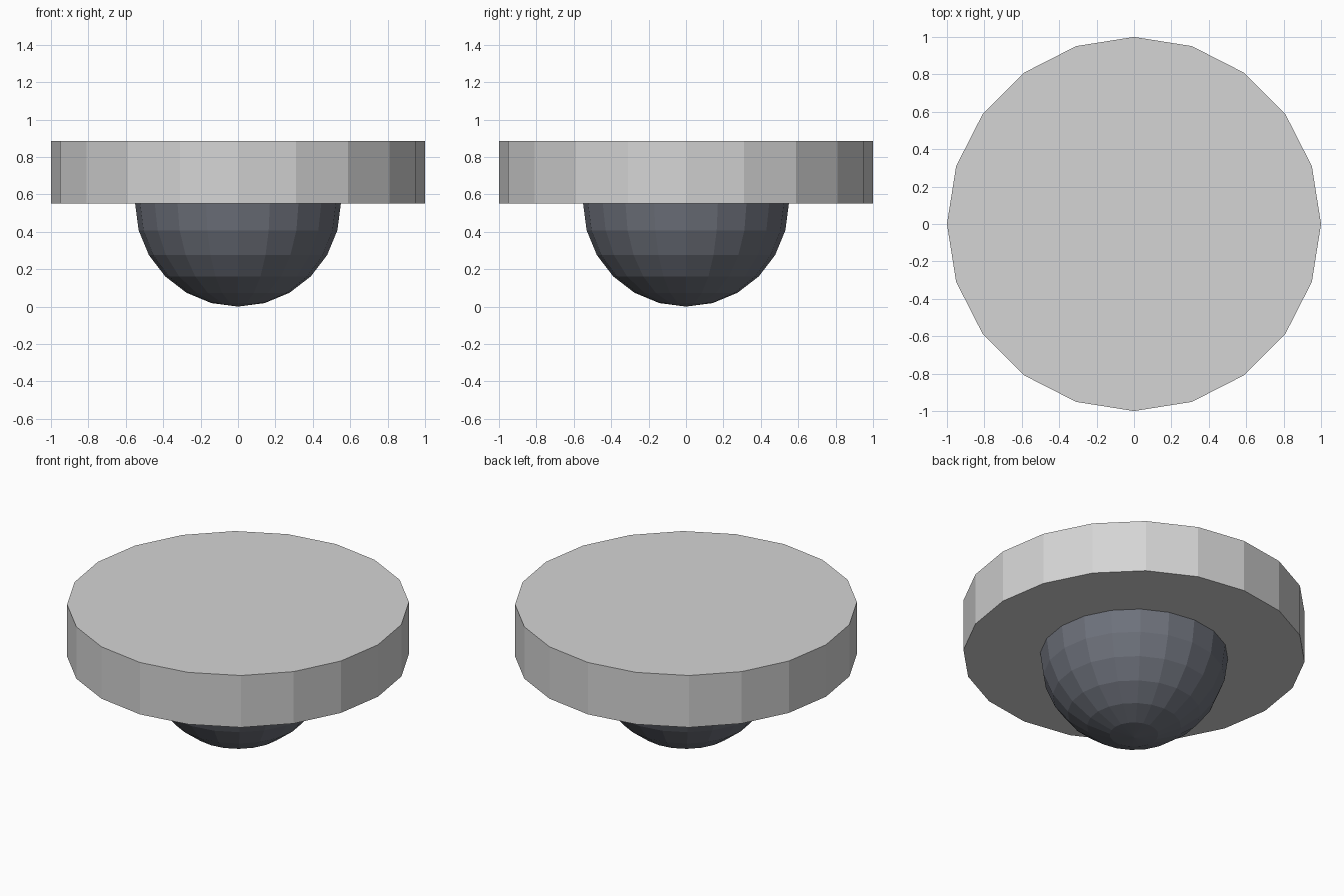
import bpy, bmesh, math

if "Cube" in bpy.data.objects:
    bpy.data.objects.remove(bpy.data.objects["Cube"])

SIDES = 20


def material(name, rgb):
    m = bpy.data.materials.new(name)
    m.diffuse_color = (*rgb, 1.0)
    m.use_nodes = True
    m.node_tree.nodes["Principled BSDF"].inputs["Base Color"].default_value = m.diffuse_color
    return m


def add_object(name, bm, mat):
    bmesh.ops.recalc_face_normals(bm, faces=bm.faces)
    me = bpy.data.meshes.new(name)
    bm.to_mesh(me)
    bm.free()
    me.materials.append(mat)
    ob = bpy.data.objects.new(name, me)
    bpy.context.collection.objects.link(ob)
    return ob


light_grey = material("light grey", (0.66, 0.66, 0.66))
dark_slate = material("dark slate", (0.155, 0.167, 0.20))

R = 0.55          # dome radius, also the height of the plate underside
THICKNESS = 0.335

# Round plate on top
bm = bmesh.new()
bmesh.ops.create_cone(bm, cap_ends=True, segments=SIDES,
                      radius1=1.0, radius2=1.0, depth=THICKNESS)
bmesh.ops.translate(bm, verts=bm.verts, vec=(0, 0, R + THICKNESS / 2))
add_object("round_plate", bm, light_grey)

# Half-sphere hanging below the plate
bm = bmesh.new()
bmesh.ops.create_uvsphere(bm, u_segments=SIDES, v_segments=12, radius=R)
upper = [v for v in bm.verts if v.co.z > 0.01]
bmesh.ops.delete(bm, geom=upper, context='VERTS')
bmesh.ops.translate(bm, verts=bm.verts, vec=(0, 0, R))
add_object("lower_dome", bm, dark_slate)
